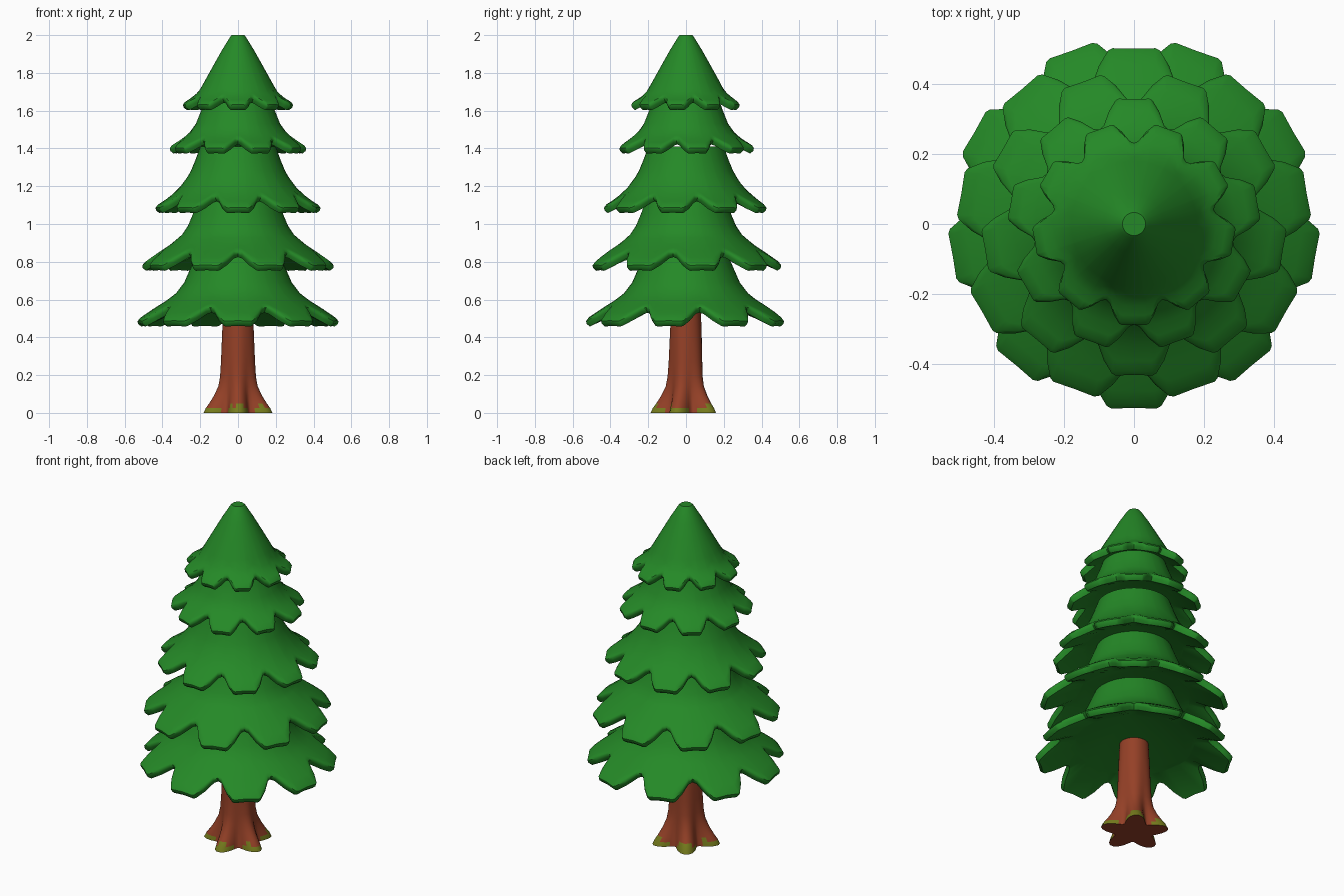
import bpy, math, random

if "Cube" in bpy.data.objects:
    bpy.data.objects.remove(bpy.data.objects["Cube"])
random.seed(4)


def material(name, rgb):
    m = bpy.data.materials.new(name)
    m.diffuse_color = (*rgb, 1)
    m.use_nodes = True
    m.node_tree.nodes["Principled BSDF"].inputs["Base Color"].default_value = m.diffuse_color
    return m


GREEN = material("pine_green", (0.018, 0.25, 0.02))
BROWN = material("bark_brown", (0.30, 0.052, 0.02))
MOSS = material("moss_olive", (0.18, 0.20, 0.012))


def build(name, rings, mats, angle):
    """Skin a stack of equal-length rings and cap both ends."""
    n = len(rings[0])
    verts = [v for ring in rings for v in ring]
    faces = [(k * n + i, (k + 1) * n + i, (k + 1) * n + (i + 1) % n, k * n + (i + 1) % n)
             for k in range(len(rings) - 1) for i in range(n)]
    faces.append(tuple(range(n)))
    faces.append(tuple(reversed(range(len(verts) - n, len(verts)))))
    me = bpy.data.meshes.new(name)
    me.from_pydata(verts, [], faces)
    for m in mats:
        me.materials.append(m)
    ob = bpy.data.objects.new(name, me)
    bpy.context.collection.objects.link(ob)
    bpy.ops.object.select_all(action='DESELECT')
    ob.select_set(True)
    bpy.context.view_layer.objects.active = ob
    bpy.ops.object.shade_smooth_by_angle(angle=math.radians(angle))
    return ob


def polar(r, a, z):
    return (r * math.cos(a), r * math.sin(a), z)


# one lobe: (angle offset in degrees, share of the tip radius)
LOBE = [(-20, .80), (-17, .82), (-12.5, .92), (-8.5, .995), (-7, 1.005), (0, .995),
        (7, 1.005), (8.5, .995), (12.5, .92), (17, .82)]


def tier(name, profile, start):
    """Skirt of nine drooping lobes; profile runs from top to tip."""
    tip = profile[-1][0]
    base = tip * 0.62

    def height(r):
        for (r1, z1), (r2, z2) in zip(profile, profile[1:]):
            if r <= r2:
                break
        return z1 + (z2 - z1) * (r - r1) / (r2 - r1)

    cols = [(math.radians(start + 40 * k + d), s * tip) for k in range(9) for d, s in LOBE]
    rings = []
    # circular upper body
    for r, z in profile:
        if r < base - 0.01:
            rings.append([polar(r, a, z) for a, e in cols])
    # lobed skirt
    for t in (0, .25, .5, .75, .93):
        rings.append([polar(base + (e - base) * t, a, height(base + (e - base) * t)) for a, e in cols])
    # rounded lip and hollow underside
    for dr, dz in ((0, -.008), (.003, -.022), (.02, -.036)):
        rings.append([polar(e - dr, a, height(e) + dz) for a, e in cols])
    zin = height(tip * .8) - 0.02
    rings.append([polar(base * .99, a, zin) for a, e in cols])
    build(name, rings, [GREEN], 40)


tier("tier_1_bottom", [(.215, .85), (.25, .77), (.285, .69), (.32, .64), (.37, .60), (.45, .55), (.53, .495)], -90)
tier("tier_2", [(.205, 1.14), (.24, 1.05), (.265, .99), (.295, .945), (.345, .90), (.42, .85), (.505, .79)], 90)
tier("tier_3", [(.20, 1.41), (.225, 1.34), (.25, 1.28), (.285, 1.22), (.33, 1.17), (.38, 1.13), (.435, 1.095)], -90)
tier("tier_4", [(.17, 1.67), (.195, 1.60), (.22, 1.535), (.25, 1.49), (.29, 1.455), (.36, 1.41)], 90)
tier("tier_5_top", [(.033, 2.0), (.042, 1.99), (.085, 1.92), (.13, 1.84), (.17, 1.77), (.20, 1.71),
                    (.235, 1.675), (.29, 1.64)], -90)

# trunk with five flaring roots
N = 50


def root(a):
    return (0.5 + 0.5 * math.cos(5 * (a + math.pi / 2))) ** 0.9


rings = []
for z, r, flare in ((.56, .078, 0), (.42, .083, .002), (.27, .086, .006), (.19, .087, .011), (.14, .09, .018),
                    (.09, .093, .04), (.05, .097, .062), (.025, .10, .078), (.0, .103, .087)):
    rings.append([polar(r + flare * root(2 * math.pi * i / N), 2 * math.pi * i / N, z) for i in range(N)])
trunk = build("trunk", rings, [BROWN, MOSS], 45)

# moss on the root tips
limit = [random.uniform(.02, .045) for _ in range(N)]
for p in trunk.data.polygons:
    c = p.center
    a = math.atan2(c.y, c.x)
    if abs(p.normal.z) < .9 and root(a) > 0.35 and c.z < limit[int(a / (2 * math.pi) * N) % N]:
        p.material_index = 1
